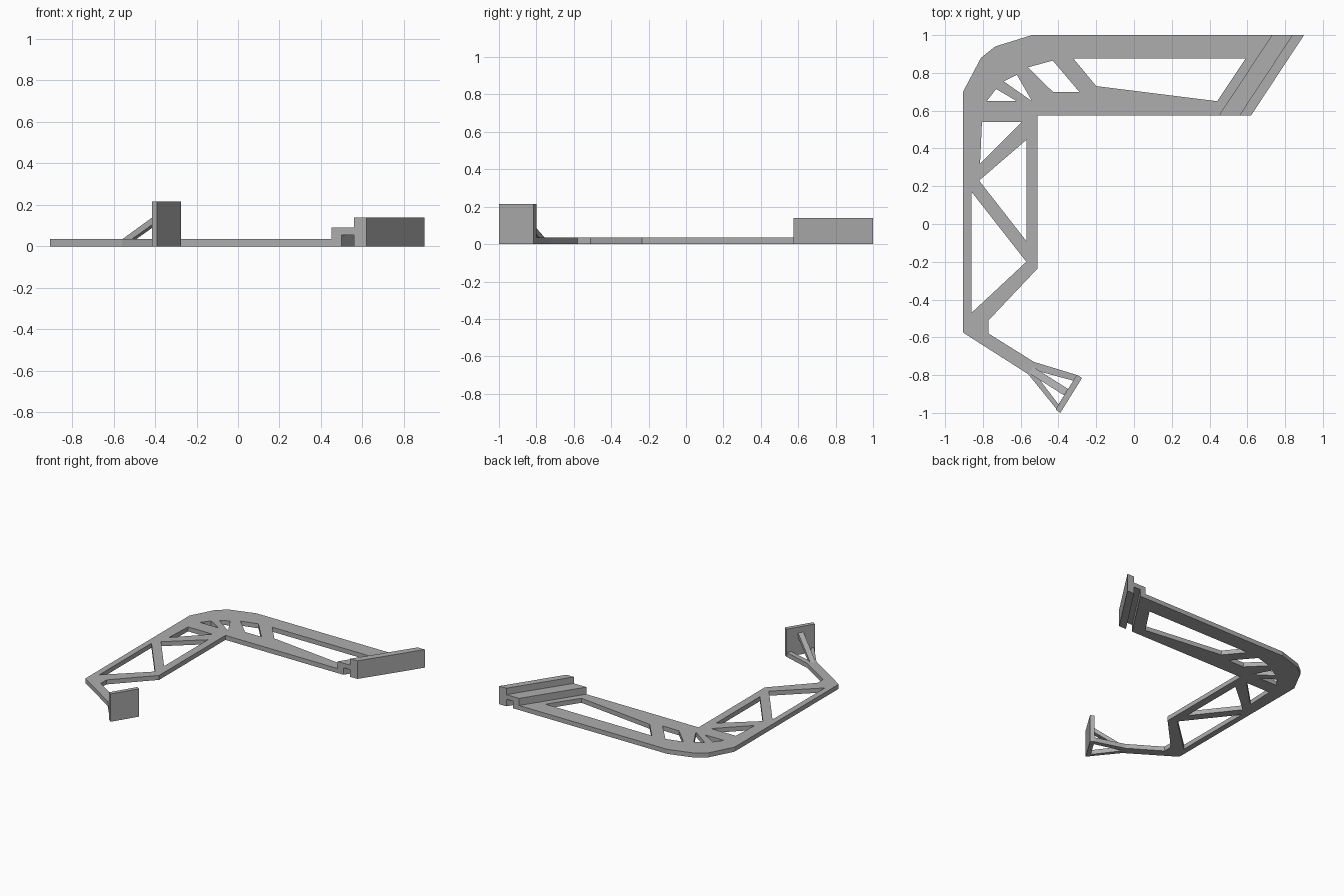
import bpy
import bmesh
from mathutils import Vector

if "Cube" in bpy.data.objects:
    bpy.data.objects.remove(bpy.data.objects["Cube"], do_unlink=True)

grey = bpy.data.materials.new("plain_grey")
grey.use_nodes = True
grey.diffuse_color = (0.42, 0.42, 0.42, 1)
grey.node_tree.nodes["Principled BSDF"].inputs["Base Color"].default_value = (0.42, 0.42, 0.42, 1)

PLATE = 0.035


def plate(name, loops, height):
    """Flat plate standing on z = 0: first loop is the outline, the rest are holes."""
    curve = bpy.data.curves.new(name, 'CURVE')
    curve.dimensions = '2D'
    curve.fill_mode = 'BOTH'
    curve.extrude = height / 2
    for loop in loops:
        spline = curve.splines.new('POLY')
        spline.points.add(len(loop) - 1)
        for point, (x, y) in zip(spline.points, loop):
            point.co = (x, y, 0, 1)
        spline.use_cyclic_u = True
    helper = bpy.data.objects.new(name + "_curve", curve)
    bpy.context.collection.objects.link(helper)
    graph = bpy.context.evaluated_depsgraph_get()
    mesh = bpy.data.meshes.new_from_object(helper.evaluated_get(graph))
    bpy.data.objects.remove(helper, do_unlink=True)
    for v in mesh.vertices:
        v.co.z += height / 2
    for p in mesh.polygons:
        p.use_smooth = False
    finish(name, mesh)


def prism(name, section, sweep):
    """Sweep a closed 3D section along a vector."""
    bm = bmesh.new()
    face = bm.faces.new([bm.verts.new(p) for p in section])
    swept = bmesh.ops.extrude_face_region(bm, geom=[face], use_keep_orig=True)
    moved = [g for g in swept["geom"] if isinstance(g, bmesh.types.BMVert)]
    bmesh.ops.translate(bm, verts=moved, vec=sweep)
    bmesh.ops.recalc_face_normals(bm, faces=bm.faces)
    mesh = bpy.data.meshes.new(name)
    bm.to_mesh(mesh)
    bm.free()
    finish(name, mesh)


def finish(name, mesh):
    mesh.materials.clear()
    mesh.materials.append(grey)
    bpy.context.collection.objects.link(bpy.data.objects.new(name, mesh))


# Bent truss frame with its forked tip, and the lightening holes
outline = [(-0.905, 0.70), (-0.81, 0.88), (-0.735, 0.94), (-0.54, 1.0), (0.73, 1.0),
           (0.45, 0.575), (-0.51, 0.575), (-0.51, -0.235), (-0.77, -0.51), (-0.77, -0.58),
           (-0.53, -0.73), (-0.30, -0.80), (-0.41, -0.98), (-0.56, -0.795), (-0.905, -0.575)]
holes = [
    [(0.59, 0.875), (-0.32, 0.875), (-0.20, 0.73), (0.44, 0.65)],
    [(-0.56, 0.83), (-0.43, 0.865), (-0.29, 0.70), (-0.43, 0.70)],
    [(-0.69, 0.755), (-0.62, 0.79), (-0.54, 0.65)],
    [(-0.73, 0.715), (-0.78, 0.65), (-0.62, 0.65)],
    [(-0.805, 0.54), (-0.595, 0.54), (-0.815, 0.32)],
    [(-0.57, 0.445), (-0.57, -0.09), (-0.82, 0.23)],
    [(-0.86, 0.17), (-0.86, -0.47), (-0.57, -0.20)],
    [(-0.54, -0.77), (-0.32, -0.83), (-0.40, -0.955)],
]
plate("truss_frame", [outline] + holes, PLATE)

# Slanted end rail with a raised lip and a groove underneath
rail = [(0.45, 0), (0.50, 0), (0.50, 0.055), (0.558, 0.055), (0.558, 0), (0.62, 0),
        (0.62, 0.14), (0.558, 0.14), (0.558, 0.09), (0.45, 0.09)]
prism("end_rail", [(x, 0.575, z) for x, z in rail], Vector((0.28, 0.425, 0)))

# Upright pad at the forked tip
plate("upright_pad", [[(-0.275, -0.815), (-0.39, -1.0), (-0.415, -0.982), (-0.303, -0.798)]], 0.215)

# Sloping brace between the fork and the pad
along = Vector((0.19, -0.12, 0))
across = Vector((0.54, 0.84, 0)) * 0.04
start = Vector((-0.55, -0.77, 0)) - across / 2
profile = [(0, 0.032), (1, 0.17), (1, 0.135), (0.15, 0.02)]
prism("pad_brace", [start + along * t + Vector((0, 0, z)) for t, z in profile], across)
